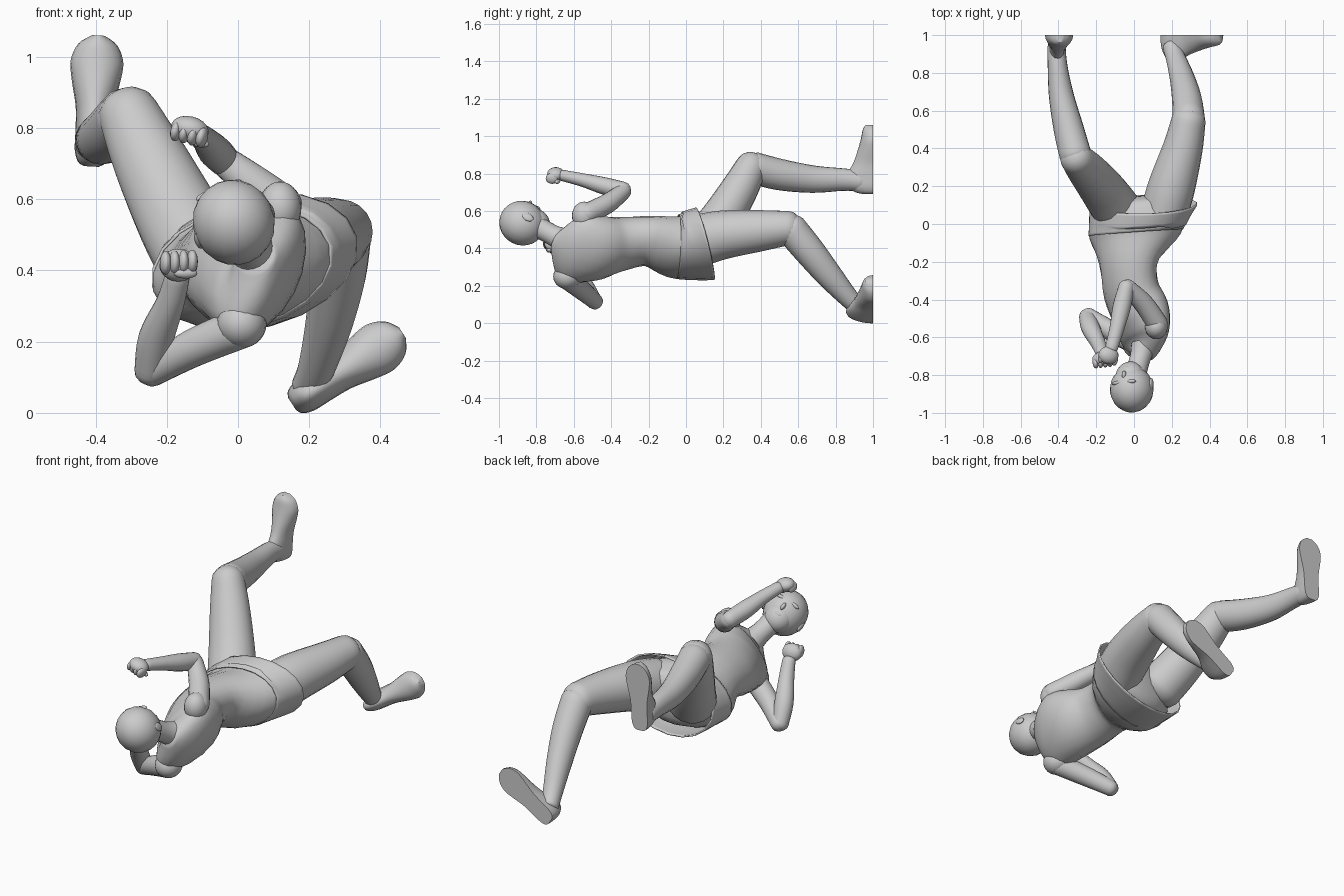
import bpy, bmesh, math
from mathutils import Vector as V, Matrix

N = 20


def finish(name, bm):
    bmesh.ops.recalc_face_normals(bm, faces=bm.faces)
    me = bpy.data.meshes.new(name)
    bm.to_mesh(me)
    bm.free()
    ob = bpy.data.objects.new(name, me)
    bpy.context.collection.objects.link(ob)
    bpy.ops.object.select_all(action='DESELECT')
    bpy.context.view_layer.objects.active = ob
    ob.select_set(True)
    bpy.ops.object.shade_smooth_by_angle(angle=math.radians(50))
    return ob


def catmull(a, b, c, d, t):
    return 0.5 * (2*b + (c - a)*t + (2*a - 5*b + 4*c - d)*t*t + (3*b - a - 3*c + d)*t**3)


def loft(name, stations, ref=None, steps=4, caps=True, ends=(0, 0), ymax=None):
    """Elliptical sections (x, y, z, half width, half depth, [width axis]) along a smooth path."""
    S = [(V(s[:3]), s[3], s[4], V(s[5] if len(s) > 5 else ref).normalized()) for s in stations]
    out = []
    for i in range(len(S) - 1):
        q = [S[max(i-1, 0)], S[i], S[i+1], S[min(i+2, len(S)-1)]]
        last = i == len(S) - 2
        for k in range(steps + (1 if last else 0)):
            out.append([catmull(*(p[j] for p in q), k/steps) for j in range(4)])
    # rounded ends
    for e, (idx, nb) in zip(ends, ((0, 1), (-1, -2))):
        if e:
            c, a, b, r = out[idx]
            t = (c - out[nb][0]).normalized()
            for ang in (25, 50, 70, 85):
                w = math.radians(ang)
                ring = [c + t*e*math.sin(w), a*math.cos(w), b*math.cos(w), r]
                out.insert(0, ring) if idx == 0 else out.append(ring)
    bm = bmesh.new()
    rings = []
    for i, (c, a, b, r) in enumerate(out):
        t = (out[min(i+1, len(out)-1)][0] - out[max(i-1, 0)][0]).normalized()
        u = r.normalized()
        if len(stations[0]) <= 5:
            u = (u - t*u.dot(t)).normalized()
        v = t.cross(u).normalized()
        ring = []
        for k in range(N):
            w = 2*math.pi*k/N
            p = c + u*a*math.cos(w) + v*b*math.sin(w)
            if ymax is not None:
                p.y = min(p.y, ymax)
            ring.append(bm.verts.new(p))
        rings.append(ring)
    for p, q in zip(rings, rings[1:]):
        for k in range(N):
            bm.faces.new((p[k], p[(k+1) % N], q[(k+1) % N], q[k]))
    if caps:
        bm.faces.new(rings[0])
        bm.faces.new(rings[-1])
    return finish(name, bm)


def blob(name, c, radii, x=(1, 0, 0), z=(0, 0, 1)):
    """Ellipsoid with its own x and z axes."""
    z = V(z).normalized()
    x = V(x)
    x = (x - z*x.dot(z)).normalized()
    y = z.cross(x)
    m = Matrix((x, y, z)).transposed().to_4x4()
    bm = bmesh.new()
    bmesh.ops.create_uvsphere(bm, u_segments=20, v_segments=14, radius=1)
    bm.transform(Matrix.Translation(V(c)) @ m @ Matrix.Diagonal((*radii, 1)))
    return finish(name, bm)


# torso: twists from the hips (wide in x) to the shoulders (wide in z)
hip_axis = (0.97, 0.07, 0.22)
loft("torso", [
    (0.03, 0.10, 0.415, 0.20, 0.14, hip_axis),
    (0.02, 0.02, 0.41, 0.255, 0.165, hip_axis),
    (0.005, -0.06, 0.41, 0.25, 0.16, (0.95, 0.08, 0.27)),
    (-0.025, -0.20, 0.44, 0.168, 0.125, (0.86, 0.12, 0.45)),
    (-0.015, -0.35, 0.42, 0.165, 0.13, (0.70, 0.2, 0.68)),
    (0.035, -0.47, 0.40, 0.19, 0.138, (0.5, 0.26, 0.82)),
    (0.06, -0.58, 0.40, 0.205, 0.11, (0.42, 0.28, 0.86)),
    (0.06, -0.645, 0.41, 0.165, 0.08, (0.42, 0.28, 0.86)),
    (0.05, -0.69, 0.44, 0.065, 0.06, (0.42, 0.28, 0.86))], ends=(0.05, 0.01))

# short skirt-like shorts, open at the hem
shorts = loft("shorts", [
    (0.01, -0.045, 0.41, 0.258, 0.168, hip_axis),
    (0.03, 0.03, 0.415, 0.275, 0.18, hip_axis),
    (0.05, 0.105, 0.425, 0.293, 0.187, (0.97, 0.03, 0.24))], caps=False)
for vert in shorts.data.vertices:  # hem hangs lower behind
    if vert.co.y > 0:
        vert.co.y += (0.42 - vert.co.z) * 0.2
mod = shorts.modifiers.new("thickness", 'SOLIDIFY')
mod.thickness = 0.008

# neck and head, face turned up and toward the feet
loft("neck", [(0.05, -0.65, 0.44, 0.07, 0.065), (0.03, -0.72, 0.475, 0.055, 0.055),
              (0.0, -0.82, 0.53, 0.06, 0.06)], ref=(0.4, 0, 0.9))
face = V((-0.38, 0.45, 0.80)).normalized()
side = V((0.9, 0.1, 0.37))
side = (side - face*side.dot(face)).normalized()
up = face.cross(side)
if up.y > 0:
    up = -up
head = V((-0.012, -0.875, 0.535))
blob("skull", head, (0.115, 0.12, 0.124), side, up)
blob("jaw", head - up*0.055 + face*0.035, (0.078, 0.075, 0.085), side, up)
blob("nose", head - up*0.03 + face*0.112, (0.011, 0.016, 0.022), side, up)
blob("mouth", head - up*0.075 + face*0.097, (0.026, 0.012, 0.012), side, up)
for s, n in ((1, "left"), (-1, "right")):
    blob(n + "_ear", head - up*0.02 + side*0.11*s, (0.010, 0.022, 0.032), side, up)
    blob(n + "_brow", head + up*0.012 + face*0.105 + side*0.04*s, (0.03, 0.012, 0.01), side, up)

# arms: shoulder, upper arm, forearm
blob("left_shoulder", (0.118, -0.545, 0.575), (0.06, 0.065, 0.075))
blob("right_shoulder", (0.01, -0.635, 0.25), (0.07, 0.075, 0.068))
loft("left_upper_arm", [(0.125, -0.53, 0.585, 0.056, 0.056), (0.05, -0.42, 0.64, 0.053, 0.053),
                        (-0.035, -0.335, 0.705, 0.043, 0.043)], ref=(1, 0, 0), ends=(0.05, 0.04))
loft("left_forearm", [(-0.04, -0.335, 0.71, 0.043, 0.046), (-0.065, -0.44, 0.735, 0.048, 0.046),
                      (-0.09, -0.55, 0.765, 0.039, 0.036), (-0.12, -0.66, 0.79, 0.034, 0.03)],
     ref=(1, 0, 0), ends=(0.04, 0.02))
loft("right_upper_arm", [(0.0, -0.63, 0.235, 0.058, 0.058), (-0.13, -0.56, 0.18, 0.053, 0.053),
                         (-0.245, -0.485, 0.115, 0.043, 0.043)], ref=(0, 0, 1), ends=(0.05, 0.035))
loft("right_forearm", [(-0.248, -0.49, 0.115, 0.043, 0.043), (-0.23, -0.55, 0.21, 0.05, 0.048),
                       (-0.19, -0.63, 0.31, 0.04, 0.04), (-0.17, -0.68, 0.385, 0.035, 0.032)],
     ref=(1, 0, 0), ends=(0.035, 0.02))


# fists: a palm and four curled fingers plus a thumb
def fist(name, c, row, out, front):
    c, row, out, front = V(c), V(row).normalized(), V(out).normalized(), V(front).normalized()
    blob(name + "_palm", c, (0.054, 0.036, 0.047), row, out)
    for i in range(4):
        p = c + row*(i - 1.5)*0.025 + out*0.014 + front*0.016
        blob(f"{name}_finger_{i + 1}", p, (0.016, 0.029, 0.033), row, out)
    blob(name + "_thumb", c + row*0.02 - out*0.015 + front*0.03, (0.034, 0.014, 0.015), row, out)


fist("left_fist", (-0.135, -0.695, 0.797), (1, -0.2, -0.25), (-0.15, -0.95, 0.1), (0, -0.1, -1))
fist("right_fist", (-0.167, -0.712, 0.415), (1, 0.1, 0.05), (0.05, -0.3, 0.9), (0, -0.9, -0.3))

# legs
loft("left_thigh", [(0.16, 0.06, 0.44, 0.125, 0.14), (0.2, 0.2, 0.473, 0.125, 0.13),
                    (0.258, 0.4, 0.495, 0.106, 0.11), (0.29, 0.555, 0.51, 0.09, 0.09)],
     ref=(1, 0, 0), ends=(0.08, 0.065))
loft("left_shin", [(0.29, 0.56, 0.505, 0.085, 0.086), (0.28, 0.66, 0.385, 0.079, 0.082),
                   (0.255, 0.77, 0.25, 0.066, 0.07), (0.22, 0.88, 0.125, 0.052, 0.052),
                   (0.198, 0.94, 0.075, 0.048, 0.048)], ref=(1, 0, 0), ends=(0.06, 0.02))
loft("right_thigh", [(-0.1, 0.09, 0.43, 0.13, 0.125), (-0.165, 0.18, 0.545, 0.122, 0.115),
                     (-0.25, 0.285, 0.715, 0.105, 0.1), (-0.307, 0.35, 0.838, 0.086, 0.085)],
     ref=(1, 0, 0), ends=(0.08, 0.075))
loft("right_shin", [(-0.31, 0.365, 0.83, 0.085, 0.085), (-0.345, 0.5, 0.795, 0.08, 0.084),
                    (-0.385, 0.68, 0.77, 0.066, 0.073), (-0.405, 0.84, 0.768, 0.052, 0.06),
                    (-0.41, 0.94, 0.76, 0.048, 0.055)], ref=(1, 0, 0), ends=(0.06, 0.02))


# shoes: D-shaped sections with the sole flat on y = 1
def shoe(name, heel, toe):
    heel, toe = V((heel[0], 1, heel[1])), V((toe[0], 1, toe[1]))
    d = toe - heel
    ref = d.cross(V((0, 1, 0)))
    profile = [(0, 0.02, 0.06), (0.03, 0.038, 0.1), (0.12, 0.049, 0.14), (0.27, 0.05, 0.14),
               (0.45, 0.053, 0.105), (0.65, 0.068, 0.08), (0.8, 0.074, 0.065),
               (0.93, 0.055, 0.055), (1, 0.018, 0.04)]
    pts = [(*(heel + d*t), w, h) for t, w, h in profile]
    loft(name, pts, ref=ref, ymax=1.0)


shoe("left_shoe", (0.152, 0.025), (0.462, 0.225))
shoe("right_shoe", (-0.412, 0.692), (-0.392, 1.06))
